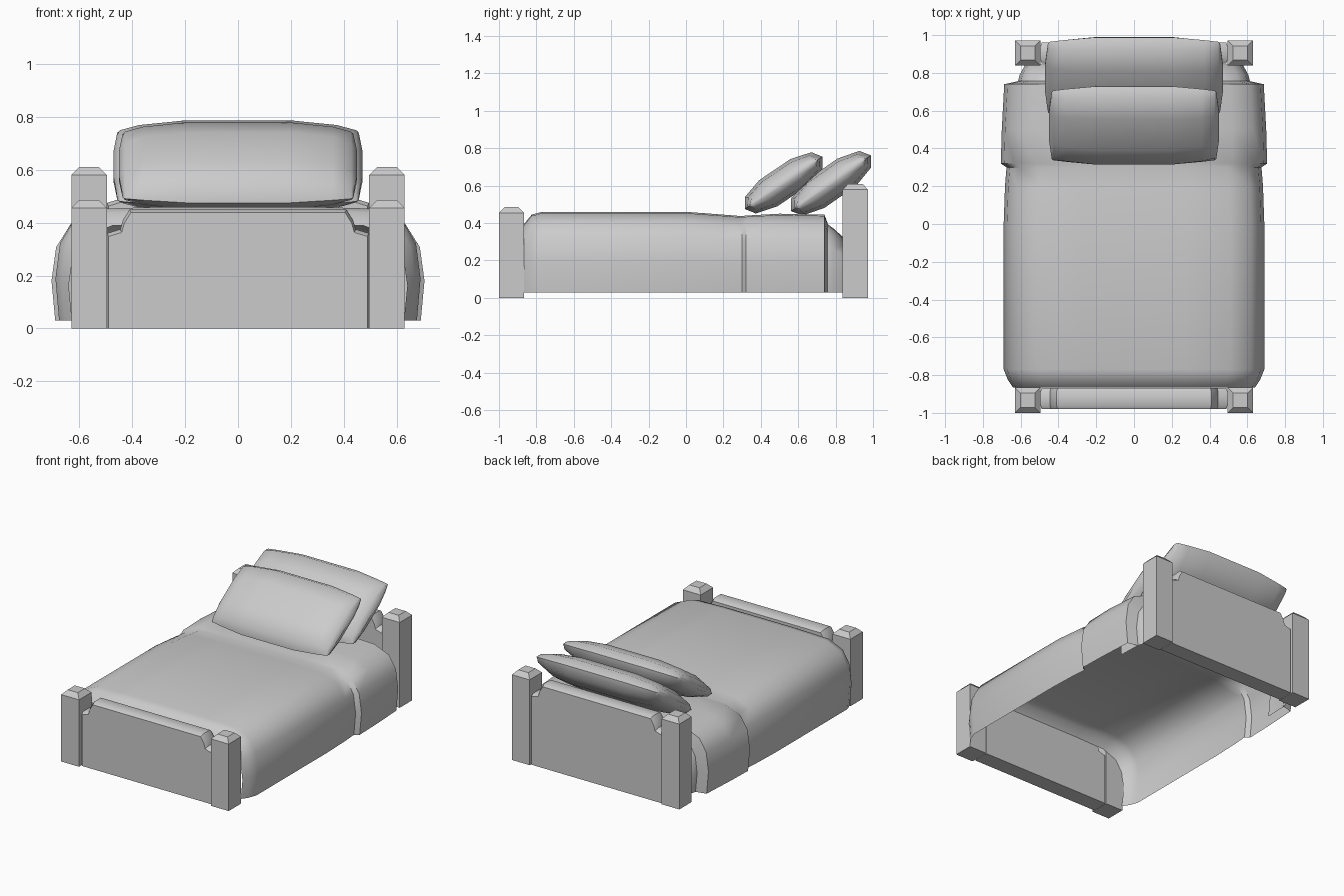
import bpy, math
from mathutils import Matrix, Vector

if "Cube" in bpy.data.objects:
    bpy.data.objects.remove(bpy.data.objects["Cube"])


def make(name, verts, faces, angle=40):
    me = bpy.data.meshes.new(name)
    me.from_pydata(verts, [], faces)
    ob = bpy.data.objects.new(name, me)
    bpy.context.collection.objects.link(ob)
    bpy.ops.object.select_all(action='DESELECT')
    ob.select_set(True)
    bpy.context.view_layer.objects.active = ob
    bpy.ops.object.mode_set(mode='EDIT')
    bpy.ops.mesh.select_all(action='SELECT')
    bpy.ops.mesh.normals_make_consistent(inside=False)
    bpy.ops.object.mode_set(mode='OBJECT')
    bpy.ops.object.shade_smooth_by_angle(angle=math.radians(angle))
    return ob


def loft(name, rings, closed=True, caps=(True, True), angle=40):
    n = len(rings[0])
    verts = [p for r in rings for p in r]
    faces = []
    for i in range(len(rings) - 1):
        for j in range(n if closed else n - 1):
            k = (j + 1) % n
            faces.append((i * n + j, i * n + k, (i + 1) * n + k, (i + 1) * n + j))
    if caps[0]:
        faces.append(tuple(range(n)))
    if caps[1]:
        faces.append(tuple(range((len(rings) - 1) * n, len(rings) * n)))
    return make(name, verts, faces, angle)


# Corner posts with chamfered tops
def post(name, cx, cy, h):
    rings = []
    for z, r in ((0, .067), (h - .03, .067), (h, .038)):
        rings.append([(cx + sx * r, cy + sy * r, z)
                      for sx, sy in ((-1, -1), (1, -1), (1, 1), (-1, 1))])
    loft(name, rings)


for side, s in (("left", -1), ("right", 1)):
    post("front_post_" + side, s * .563, -.933, .485)
    post("back_post_" + side, s * .563, .905, .61)


# Footboard and headboard: notched outline, softened along the outer edges
def board(name, y0, y1, top):
    half = [(.495, 0), (.495, top - .09), (.445, top - .075), (.435, top - .04), (.41, top)]
    prof = half + [(-x, z) for x, z in reversed(half)]
    rings = []
    for y, d in ((y0, .012), (y0 + .02, 0), (y1 - .02, 0), (y1, .012)):
        rings.append([(x * (1 - d), y, z - (d if z > 0 else 0)) for x, z in prof])
    loft(name, rings)


board("footboard", -.98, -.868, .45)
board("headboard", .85, .96, .565)


# Bedding: draped arch sections (y, half width, top height), open underneath
def drape(name, sections, caps):
    rings = []
    for y, w, h in sections:
        half = [(.98 * w, .03), (w, .41 * h), (.975 * w, .7 * h), (.9 * w, .885 * h),
                (.74 * w, .985 * h), (.4 * w, h)]
        prof = half + [(-x, z) for x, z in reversed(half)]
        rings.append([(x, y, z) for x, z in prof])
    loft(name, rings, closed=False, caps=caps, angle=50)


drape("blanket", [(-.866, .64, .395), (-.825, .668, .445), (-.77, .69, .46), (0, .69, .46),
                  (.2, .683, .445), (.3, .675, .437), (.32, .705, .44), (.5, .70, .45),
                  (.74, .687, .445), (.757, .61, .40)], (False, False))
drape("mattress", [(.6, .62, .42), (.75, .615, .40), (.79, .605, .37), (.845, .575, .32)],
      (False, True))


# Pillows: puffed in the middle, pinched to a thin edge at both ends
def pillow(name, centre, hw, hl, ht, tilt):
    m = Matrix.Translation(Vector(centre)) @ Matrix.Rotation(math.radians(tilt), 4, 'X')
    sect = [(-1, 0), (-.86, -.62), (-.4, -1), (.4, -1), (.86, -.62),
            (1, 0), (.86, .62), (.4, 1), (-.4, 1), (-.86, .62)]
    rings = []
    for f, l, t in ((1, .87, .12), (.93, .89, .5), (.78, .93, .82), (.43, 1, 1)):
        rings.append([m @ Vector((hw * f - (.025 * abs(a) if f == 1 else 0),
                                  hl * l * a, ht * t * b)) for a, b in sect])
    rings += [[Vector((-p.x, p.y, p.z)) for p in r] for r in reversed(rings)]
    loft(name, rings, angle=50)


pillow("front_pillow", (0, .522, .615), .46, .25, .085, 34)
pillow("back_pillow", (0, .775, .613), .48, .26, .088, 35)
